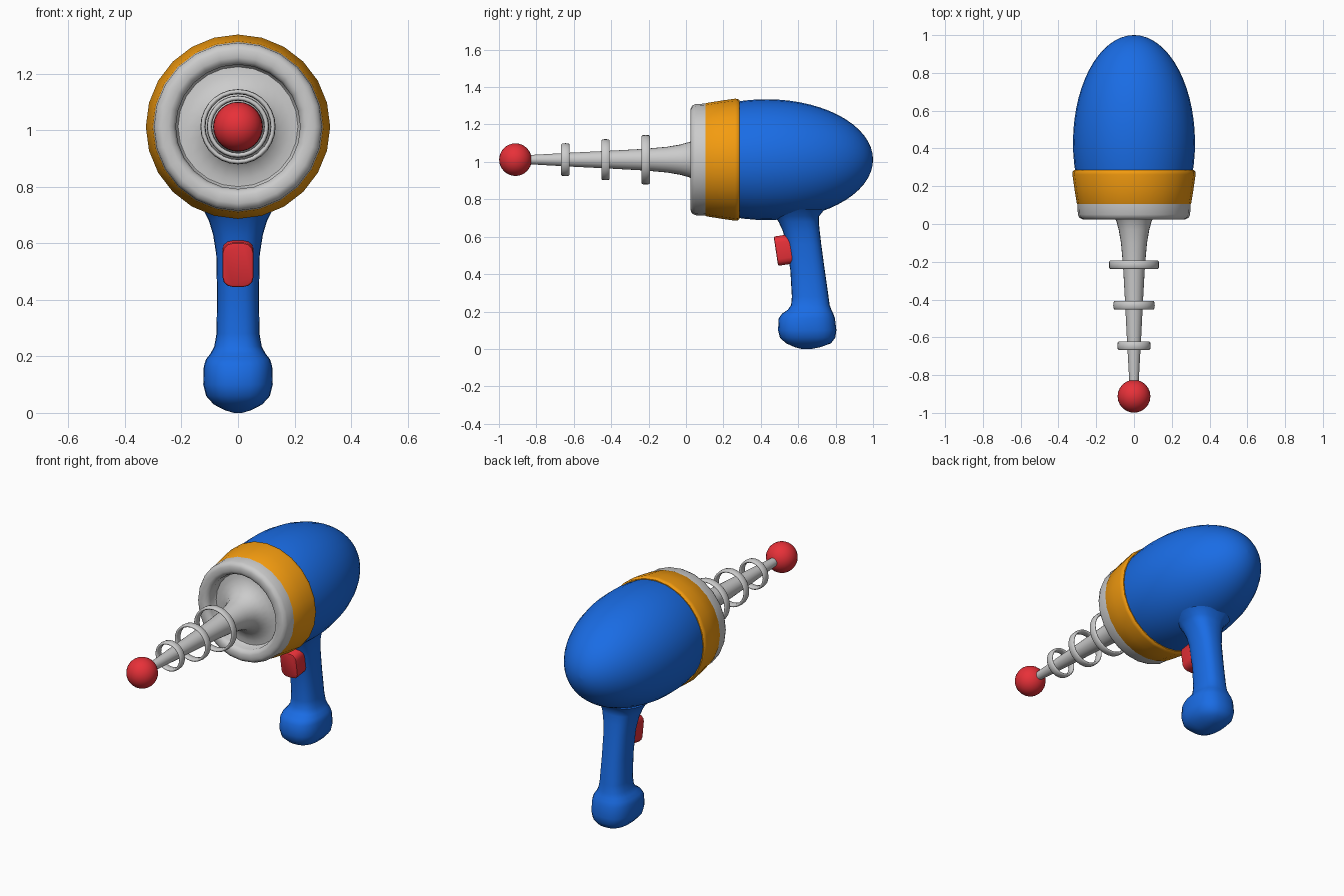
import bpy, bmesh, math

if "Cube" in bpy.data.objects:
    bpy.data.objects.remove(bpy.data.objects["Cube"])

AXIS_Z = 1.012


def material(name, rgb):
    m = bpy.data.materials.new(name)
    m.diffuse_color = (*rgb, 1)
    m.use_nodes = True
    m.node_tree.nodes["Principled BSDF"].inputs["Base Color"].default_value = m.diffuse_color
    return m


BLUE = material("blue", (0.01, 0.15, 0.78))
ORANGE = material("orange", (0.9, 0.33, 0.005))
RED = material("red", (0.8, 0.03, 0.04))


def finish(name, bm, mat=None, angle=40):
    bmesh.ops.recalc_face_normals(bm, faces=bm.faces)
    me = bpy.data.meshes.new(name)
    bm.to_mesh(me)
    bm.free()
    me.shade_smooth()
    me.set_sharp_from_angle(angle=math.radians(angle))
    if mat:
        me.materials.append(mat)
    ob = bpy.data.objects.new(name, me)
    bpy.context.collection.objects.link(ob)
    return ob


def skin(name, rings, mat=None, closed=False, angle=40):
    """Bridge equal-length loops of points; cap the ends or join them up."""
    bm = bmesh.new()
    loops = [[bm.verts.new(p) for p in r] for r in rings]
    n = len(loops[0])
    pairs = list(zip(loops, loops[1:]))
    if closed:
        pairs.append((loops[-1], loops[0]))
    for a, b in pairs:
        for i in range(n):
            j = (i + 1) % n
            bm.faces.new((a[i], a[j], b[j], b[i]))
    if not closed:
        bm.faces.new(loops[0])
        bm.faces.new(loops[-1])
    return finish(name, bm, mat, angle)


def revolve(name, profile, mat=None, sides=24, closed=False, angle=40):
    """Spin (y, radius) points round the barrel axis."""
    turn = [2 * math.pi * i / sides for i in range(sides)]
    rings = [[(r * math.cos(t), y, AXIS_Z + r * math.sin(t)) for t in turn]
             for y, r in profile]
    return skin(name, rings, mat, closed, angle)


# egg-shaped body
start = math.acos(-0.17 / 0.57)
egg = []
for i in range(19):
    a = start * (1 - i / 18)
    egg.append((0.43 + 0.57 * math.cos(a), max(0.323 * math.sin(a), 0.002)))
revolve("body", egg, BLUE, 32)

# orange collar
revolve("collar", [(0.10, 0.27), (0.10, 0.297), (0.11, 0.303), (0.19, 0.316),
                   (0.262, 0.326), (0.277, 0.325), (0.285, 0.318), (0.285, 0.29)], ORANGE)

# barrel flaring into the dished nozzle
revolve("nozzle", [(-0.85, 0.024), (-0.6, 0.038), (-0.4, 0.048), (-0.22, 0.058),
                   (-0.10, 0.069), (-0.03, 0.081), (0.02, 0.095), (0.055, 0.118),
                   (0.08, 0.15), (0.093, 0.185), (0.095, 0.212), (0.085, 0.22),
                   (0.05, 0.22), (0.033, 0.229), (0.025, 0.245), (0.025, 0.272),
                   (0.032, 0.288), (0.05, 0.297), (0.105, 0.30), (0.12, 0.28)])

# floating rings round the barrel
for k, (y, outer) in enumerate([(-0.215, 0.133), (-0.43, 0.11), (-0.645, 0.088)]):
    section = []
    for i in range(10):
        a = 2 * math.pi * (i + 0.5) / 10
        c, s = math.cos(a), math.sin(a)
        section.append((y + 0.023 * math.copysign(abs(c) ** 0.6, c),
                        outer - 0.009 + 0.009 * s))
    revolve(f"barrel_ring_{k + 1}", section, None, 28, True, 60)

# ball tip
bm = bmesh.new()
bmesh.ops.create_uvsphere(bm, u_segments=24, v_segments=16, radius=0.087)
finish("tip_ball", bm, RED).location = (0, -0.912, AXIS_Z)

# handle: height, front y, back y, half width
sections = [(0.745, 0.44, 0.74, 0.15), (0.71, 0.475, 0.712, 0.118),
            (0.68, 0.495, 0.71, 0.103), (0.63, 0.518, 0.715, 0.088),
            (0.56, 0.537, 0.723, 0.077), (0.42, 0.558, 0.742, 0.074),
            (0.28, 0.566, 0.762, 0.076), (0.235, 0.562, 0.768, 0.084),
            (0.21, 0.545, 0.777, 0.097), (0.19, 0.515, 0.787, 0.113),
            (0.165, 0.496, 0.796, 0.121), (0.10, 0.492, 0.804, 0.123),
            (0.06, 0.502, 0.798, 0.113), (0.03, 0.535, 0.775, 0.086),
            (0.01, 0.58, 0.72, 0.048), (0.0, 0.62, 0.67, 0.015)]


def oval(z, y0, y1, w, n=24, power=0.78):
    pts = []
    for i in range(n):
        a = 2 * math.pi * i / n
        c, s = math.cos(a), math.sin(a)
        pts.append((w * math.copysign(abs(c) ** power, c),
                    (y0 + y1) / 2 + (y1 - y0) / 2 * math.copysign(abs(s) ** power, s), z))
    return pts


skin("handle", [oval(*s) for s in sections], BLUE, angle=60)

# trigger: rounded block, tilted with the handle
bm = bmesh.new()
bmesh.ops.create_cube(bm, size=1)
bmesh.ops.scale(bm, vec=(0.11, 0.10, 0.158), verts=bm.verts)
depth_edges = [e for e in bm.edges if abs(e.verts[0].co.y - e.verts[1].co.y) > 0.05]
bmesh.ops.bevel(bm, geom=depth_edges, offset=0.035, segments=3, profile=0.5, affect='EDGES')
front_edges = [e for e in bm.edges if all(v.co.y < -0.04 for v in e.verts)]
bmesh.ops.bevel(bm, geom=front_edges, offset=0.008, segments=2, profile=0.5, affect='EDGES')
trigger = finish("trigger", bm, RED)
trigger.location = (0, 0.53, 0.53)
trigger.rotation_euler.x = 0.15
